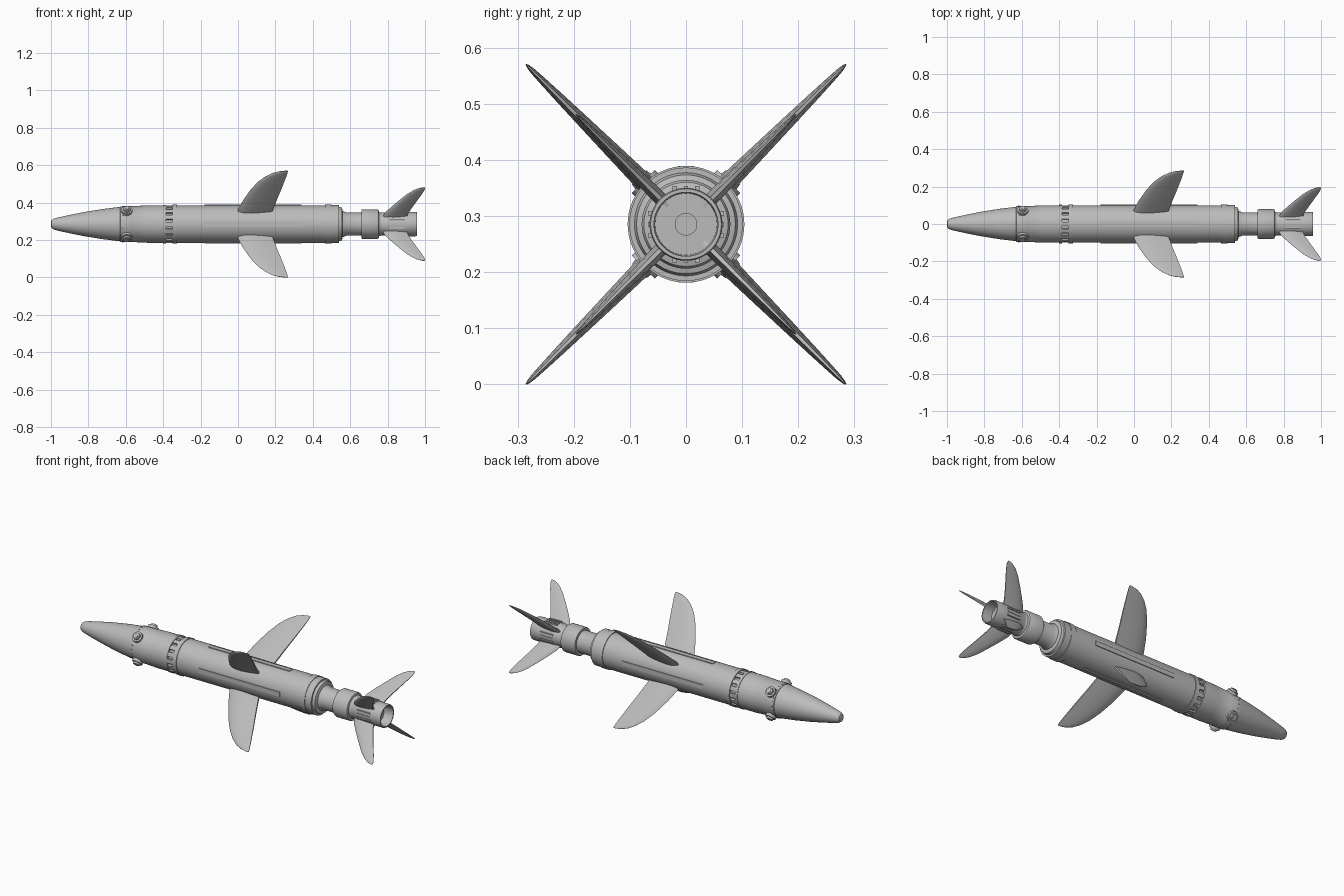
import bpy, bmesh
from math import cos, sin, pi, radians
from mathutils import Matrix, Vector

cube = bpy.data.objects.get("Cube")
if cube:
    bpy.data.objects.remove(cube, do_unlink=True)

AXIS_Z = 0.285
CENTRE = Matrix.Translation((0, 0, AXIS_Z))

grey = bpy.data.materials.new("light grey")
grey.use_nodes = True
colour = (0.5, 0.5, 0.5, 1)
grey.diffuse_color = colour
grey.node_tree.nodes["Principled BSDF"].inputs["Base Color"].default_value = colour


def finish(name, bm, angle=30):
    bmesh.ops.recalc_face_normals(bm, faces=bm.faces)
    mesh = bpy.data.meshes.new(name)
    bm.to_mesh(mesh)
    bm.free()
    mesh.materials.append(grey)
    ob = bpy.data.objects.new(name, mesh)
    bpy.context.collection.objects.link(ob)
    bpy.ops.object.select_all(action='DESELECT')
    ob.select_set(True)
    bpy.context.view_layer.objects.active = ob
    bpy.ops.object.shade_smooth_by_angle(angle=radians(angle))
    return ob


def around(degrees):
    """Place a part built along local +z at an angle around the long axis."""
    return CENTRE @ Matrix.Rotation(radians(degrees), 4, 'X')


def loft(bm, rings):
    loops = [[bm.verts.new(p) for p in ring] for ring in rings]
    n = len(loops[0])
    for a, b in zip(loops, loops[1:]):
        for i in range(n):
            j = (i + 1) % n
            bm.faces.new((a[i], a[j], b[j], b[i]))
    bm.faces.new(loops[0])
    bm.faces.new(loops[-1])


def lathe(name, profile, sides=64):
    bm = bmesh.new()
    turn = [2 * pi * i / sides for i in range(sides)]
    loft(bm, [[CENTRE @ Vector((x, r * cos(a), r * sin(a))) for a in turn]
              for x, r in profile])
    return finish(name, bm)


def blocks(name, x0, x1, width, r0, r1, angles, offsets=(0,)):
    """Repeated boxes standing on the tube between two radii."""
    bm = bmesh.new()
    for a in angles:
        for off in offsets:
            m = around(a) @ Matrix.Translation(((x0 + x1) / 2, off, (r0 + r1) / 2))
            bmesh.ops.create_cube(bm, size=1, matrix=m @ Matrix.Diagonal((x1 - x0, width, r1 - r0, 1)))
    return finish(name, bm)


def studs(name, x, radius, r0, r1, angles, sides=24, taper=1.0):
    bm = bmesh.new()
    for a in angles:
        bmesh.ops.create_cone(bm, cap_ends=True, segments=sides, radius1=radius,
                              radius2=radius * taper, depth=r1 - r0,
                              matrix=around(a) @ Matrix.Translation((x, 0, (r0 + r1) / 2)))
    return finish(name, bm)


def fins(name, stations):
    """Lens-section fins; stations are radius, leading x, trailing x, half thickness."""
    half = [(0, 0), (0.06, 0.55), (0.2, 0.9), (0.4, 1), (0.7, 0.75), (1, 0.3)]
    section = half + [(t, -h) for t, h in reversed(half[1:])]
    for i, a in enumerate((45, 135, 225, 315)):
        bm = bmesh.new()
        m = around(a)
        loft(bm, [[m @ Vector((lead + t * (trail - lead), h * thick, r)) for t, h in section]
                  for r, lead, trail, thick in stations])
        finish(f"{name}_{i + 1}", bm, 40)


DIAGONALS = (45, 135, 225, 315)
SQUARES = (0, 90, 180, 270)

# Nose and sensor section
lathe("nose_cone", [(-1, 0.012), (-0.996, 0.022), (-0.985, 0.029), (-0.96, 0.036),
                    (-0.9, 0.049), (-0.82, 0.065), (-0.72, 0.081), (-0.63, 0.092),
                    (-0.628, 0.095), (-0.565, 0.097), (-0.563, 0.096), (-0.48, 0.1),
                    (-0.4, 0.1)])
studs("sensor_bases", -0.594, 0.029, 0.08, 0.108, DIAGONALS)
studs("sensor_caps", -0.594, 0.021, 0.1, 0.118, DIAGONALS, taper=0.85)
studs("sensor_lenses", -0.594, 0.01, 0.11, 0.121, DIAGONALS, 16)
studs("nose_rivets", -0.617, 0.004, 0.09, 0.098, range(0, 360, 15), 8)

# Slatted ring between the nose section and the main tube
lathe("slat_recess", [(-0.41, 0.09), (-0.32, 0.09)])
lathe("front_ring", [(-0.4, 0.09), (-0.4, 0.103), (-0.385, 0.103), (-0.385, 0.09)])
lathe("rear_ring", [(-0.35, 0.09), (-0.35, 0.104), (-0.325, 0.104), (-0.325, 0.09)])
blocks("ring_slats", -0.387, -0.348, 0.024, 0.085, 0.1, [i * 22.5 for i in range(16)])

# Main tube, rear collar and stepped tail
lathe("main_tube", [(-0.326, 0.1), (0.47, 0.1)])
lathe("rear_collar", [(0.465, 0.095), (0.465, 0.104), (0.5, 0.104), (0.5, 0.101),
                      (0.54, 0.101), (0.54, 0.092), (0.555, 0.088), (0.56, 0.07),
                      (0.58, 0.062), (0.67, 0.062)])
lathe("tail_collar", [(0.66, 0.06), (0.66, 0.076), (0.665, 0.079), (0.745, 0.079),
                      (0.752, 0.075), (0.755, 0.064), (0.77, 0.06)])
lathe("tail_nozzle", [(0.75, 0.061), (0.79, 0.061), (0.8, 0.065), (0.95, 0.065),
                      (0.957, 0.063), (0.957, 0.057), (0.9, 0.055), (0.9, 0.02),
                      (0.903, 0.02), (0.903, 0.018)])

# Raised strips along the tube and tail
blocks("tube_strips", -0.18, 0.34, 0.026, 0.09, 0.1035, SQUARES)
blocks("tail_ribs", 0.81, 0.89, 0.008, 0.055, 0.068, SQUARES, (-0.02, 0, 0.02))

# Swept wings and tail fins
fins("wing", [(0.07, -0.01, 0.175, 0.017), (0.11, 0.0, 0.187, 0.0165), (0.18, 0.027, 0.206, 0.014),
              (0.26, 0.067, 0.23, 0.011), (0.32, 0.107, 0.247, 0.0085), (0.36, 0.146, 0.258, 0.0065),
              (0.385, 0.183, 0.264, 0.005), (0.398, 0.218, 0.267, 0.003), (0.403, 0.25, 0.266, 0.001)])
fins("tail_fin", [(0.045, 0.77, 0.9, 0.0125), (0.085, 0.785, 0.91, 0.012), (0.13, 0.82, 0.932, 0.01),
                  (0.18, 0.862, 0.958, 0.008), (0.225, 0.902, 0.982, 0.006), (0.255, 0.937, 0.996, 0.004),
                  (0.27, 0.963, 1.0, 0.0025), (0.277, 0.985, 0.998, 0.001)])
